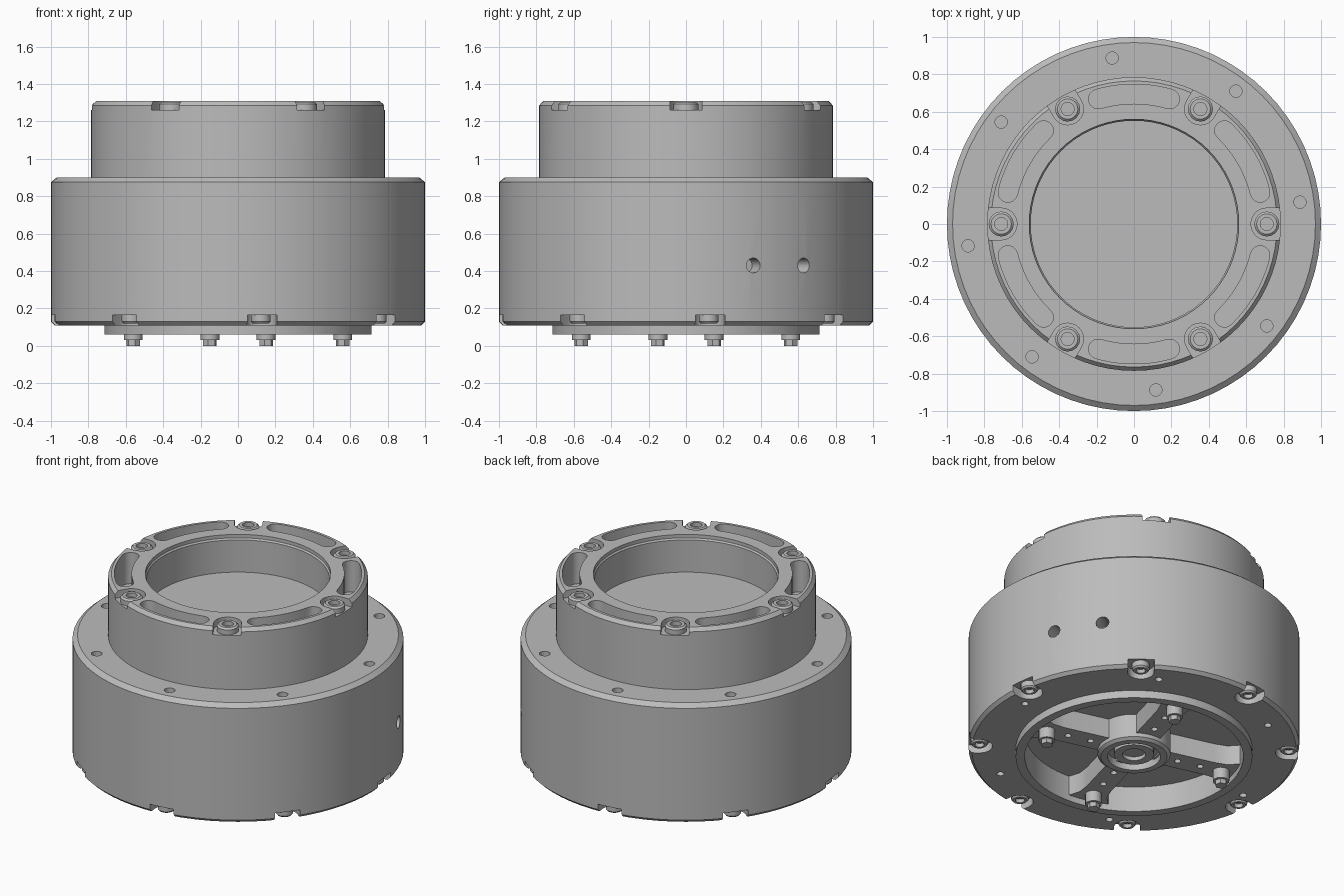
import bpy, bmesh, math
from math import sin, cos, pi, radians
from mathutils import Matrix, Vector

if "Cube" in bpy.data.objects:
    bpy.data.objects.remove(bpy.data.objects["Cube"])

grey = bpy.data.materials.new("machined_grey")
grey.diffuse_color = (0.5, 0.5, 0.5, 1)
grey.use_nodes = True
grey.node_tree.nodes["Principled BSDF"].inputs["Base Color"].default_value = grey.diffuse_color


def finish(bm, name):
    bmesh.ops.remove_doubles(bm, verts=bm.verts, dist=1e-5)
    bmesh.ops.recalc_face_normals(bm, faces=bm.faces)
    me = bpy.data.meshes.new(name)
    bm.to_mesh(me)
    bm.free()
    me.materials.append(grey)
    ob = bpy.data.objects.new(name, me)
    bpy.context.collection.objects.link(ob)
    return ob


def smooth(ob):
    bpy.ops.object.select_all(action='DESELECT')
    ob.select_set(True)
    bpy.context.view_layer.objects.active = ob
    bpy.ops.object.shade_smooth_by_angle(angle=radians(28))


def lathe(bm, profile, n=64, x=0, y=0):
    """Revolve an axis-to-axis profile of (radius, z) points."""
    rings = [[bm.verts.new((x + r * cos(2 * pi * i / n), y + r * sin(2 * pi * i / n), z))
              for i in range(n)] if r > 0 else [bm.verts.new((x, y, z))] * n
             for r, z in profile]
    for a, b in zip(rings, rings[1:]):
        for i in range(n):
            j = (i + 1) % n
            f = list(dict.fromkeys((a[i], a[j], b[j], b[i])))
            bm.faces.new(f)


def prism(bm, pts, z0, z1, m=Matrix()):
    """Extrude an outline from z0 to z1, placed by a matrix."""
    lo = [bm.verts.new(m @ Vector((x, y, z0))) for x, y in pts]
    hi = [bm.verts.new(m @ Vector((x, y, z1))) for x, y in pts]
    bm.faces.new(lo[::-1])
    bm.faces.new(hi)
    for i in range(len(pts)):
        j = (i + 1) % len(pts)
        bm.faces.new((lo[i], lo[j], hi[j], hi[i]))


def arc(r, a0, a1, n, cx=0, cy=0):
    return [(cx + r * cos(radians(a0 + (a1 - a0) * i / n)),
             cy + r * sin(radians(a0 + (a1 - a0) * i / n))) for i in range(n + 1)]


def disc(r, cx=0, n=16):
    return arc(r, 0, 360, n, cx)[:-1]


def turn(deg):
    return Matrix.Rotation(radians(deg), 4, 'Z')


def notch(r, c):
    """Bolt recess at radius c, open towards the outside."""
    return arc(r, 90, 270, 12, c) + [(c + 0.2, -r), (c + 0.2, r)]


def carve(ob, bm):
    cutter = finish(bm, "cutter")
    cutter.hide_render = True
    mod = ob.modifiers.new("cut", 'BOOLEAN')
    mod.operation, mod.solver, mod.object = 'DIFFERENCE', 'EXACT', cutter
    dg = bpy.context.evaluated_depsgraph_get()
    me = bpy.data.meshes.new_from_object(ob.evaluated_get(dg))
    ob.modifiers.clear()
    ob.data = me
    bpy.data.objects.remove(cutter)


RIM = [7.5 + 45 * k for k in range(8)]
TOP = [60 * k for k in range(6)]
SPOKES = [-15 + 90 * k for k in range(4)]

# main housing with lower lip and open bottom cavity
bm = bmesh.new()
lathe(bm, [(0, .23), (.66, .23), (.66, .06), (.715, .06), (.715, .11), (.98, .11),
           (1, .13), (1, .875), (.97, .9), (0, .9)], 72)
housing = finish(bm, "housing")
cut = bmesh.new()
for a in RIM:
    prism(cut, disc(.033, .895), .8, .95, turn(a))
    prism(cut, notch(.08, .935), .05, .165, turn(a))
for a in TOP:
    prism(cut, disc(.022, .86), .05, .17, turn(a))
for a in (21.1, 39):
    m = Matrix.Translation((0, 0, .43)) @ turn(a) @ Matrix.Rotation(pi / 2, 4, 'Y')
    prism(cut, disc(.04), .88, 1.1, m)
carve(housing, cut)
smooth(housing)

# upper collar with shallow bore, kidney slots and bolt recesses
bm = bmesh.new()
lathe(bm, [(0, 1.06), (.552, 1.06), (.552, 1.275), (.56, 1.285), (.56, 1.308),
           (.765, 1.308), (.785, 1.285), (.785, .89), (0, .89)], 72)
collar = finish(bm, "upper_collar")
cut = bmesh.new()
for a in TOP:
    prism(cut, notch(.085, .71), 1.26, 1.4, turn(a))
    e = 16
    ex, ey = .695 * cos(radians(e)), .695 * sin(radians(e))
    kidney = (arc(.747, -e, e, 10) + arc(.052, e, e + 180, 8, ex, ey)[1:-1]
              + arc(.643, e, -e, 10) + arc(.052, 180 - e, 360 - e, 8, ex, -ey)[1:-1])
    prism(cut, kidney, 1.1, 1.4, turn(a + 30))
carve(collar, cut)
smooth(collar)

# socket bolts on the collar and under the rim
bm = bmesh.new()
for a in TOP:
    x, y = .71 * cos(radians(a)), .71 * sin(radians(a))
    lathe(bm, [(0, 1.275), (.035, 1.275), (.035, 1.303), (.055, 1.303), (.067, 1.292),
               (.067, 1.25), (0, 1.25)], 16, x, y)
smooth(finish(bm, "collar_bolts"))
bm = bmesh.new()
for a in RIM:
    x, y = .935 * cos(radians(a)), .935 * sin(radians(a))
    lathe(bm, [(0, .145), (.028, .145), (.028, .12), (.044, .12), (.053, .13),
               (.053, .175), (0, .175)], 16, x, y)
smooth(finish(bm, "rim_bolts"))

# four spokes with small holes
bm = bmesh.new()
half = [(.15, .08), (.5, .08), (.58, .09), (.63, .12), (.67, .15)]
for a in SPOKES:
    prism(bm, [(x, -y) for x, y in half] + half[::-1], .10, .24, turn(a))
spokes = finish(bm, "spokes")
cut = bmesh.new()
for a in SPOKES:
    for r in (.29, .44):
        prism(cut, disc(.02, r, 12), .05, .15, turn(a))
carve(spokes, cut)
smooth(spokes)

# central hub with stepped bearing seat
bm = bmesh.new()
lathe(bm, [(0, .10), (.07, .10), (.07, .075), (.12, .075), (.12, .11), (.16, .11),
           (.16, .06), (.20, .06), (.22, .075), (.22, .24), (0, .24)], 40)
smooth(finish(bm, "hub"))

# standing screws on the spokes: round collar with hexagonal tip
bm = bmesh.new()
for a in SPOKES:
    x, y = .58 * cos(radians(a)), .58 * sin(radians(a))
    lathe(bm, [(0, .03), (.05, .03), (.05, .11), (0, .11)], 16, x, y)
    prism(bm, disc(.037, .58, 6), 0, .035, turn(a))
smooth(finish(bm, "spoke_screws"))
